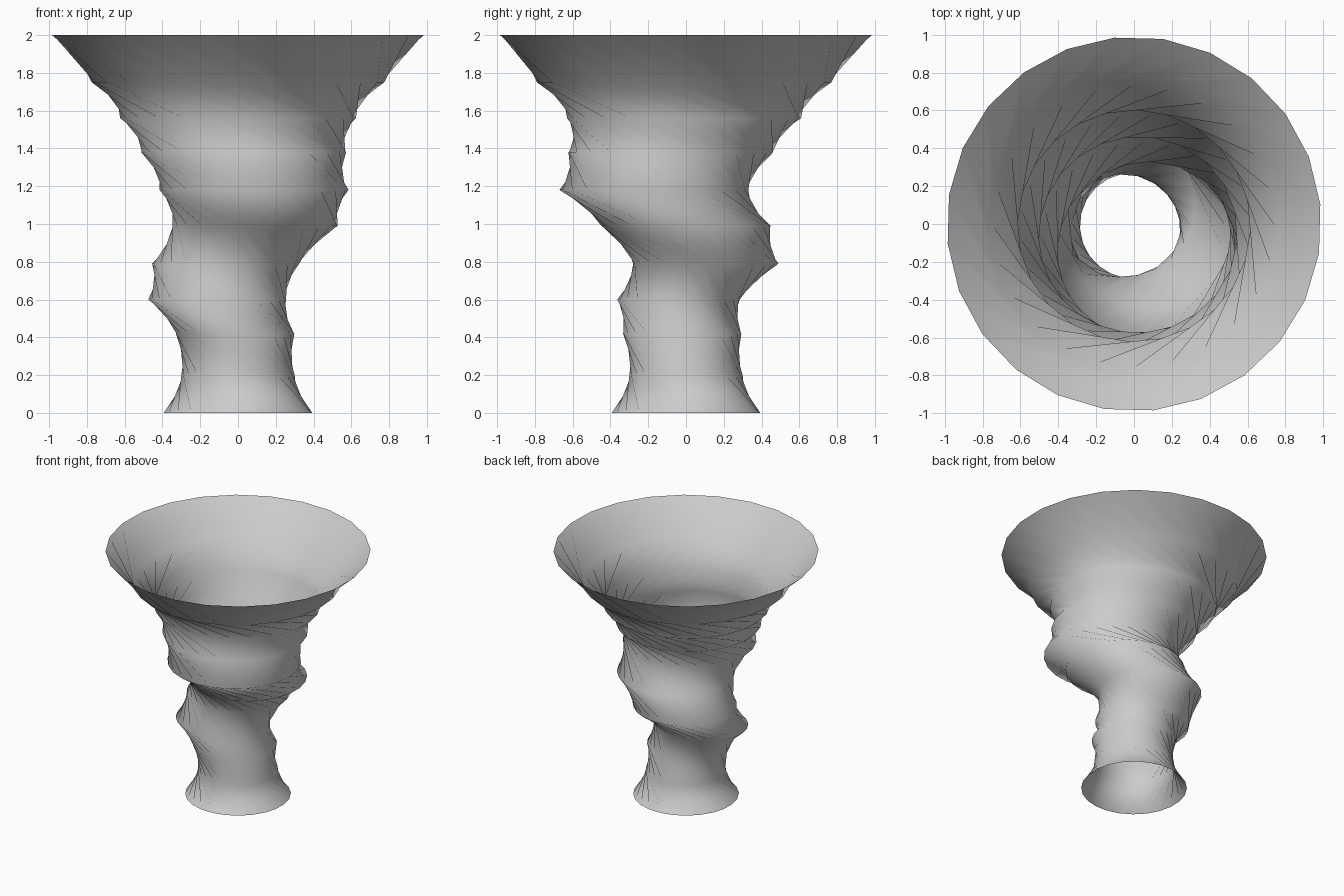
import bpy, bmesh
from math import cos, sin, radians

if "Cube" in bpy.data.objects:
    bpy.data.objects.remove(bpy.data.objects["Cube"])

SIDES = 24
TWIST = 36          # degrees of twist between neighbouring rings

# Rings from top to bottom: height, centre x, centre y, radius x, radius y
RINGS = [
    (2.00, 0.00, 0.00, 0.99, 0.99),
    (1.75, 0.00, -0.01, 0.775, 0.78),
    (1.56, 0.00, -0.01, 0.625, 0.62),
    (1.38, 0.03, -0.08, 0.545, 0.545),
    (1.18, 0.085, -0.17, 0.50, 0.50),
    (0.99, 0.09, 0.00, 0.44, 0.45),
    (0.79, -0.065, 0.105, 0.39, 0.385),
    (0.60, -0.11, -0.04, 0.365, 0.325),
    (0.42, -0.015, -0.02, 0.315, 0.315),
    (0.20, 0.00, 0.00, 0.30, 0.30),
    (0.00, 0.00, 0.00, 0.395, 0.395),
]

bm = bmesh.new()


def ring(index, z, cx, cy, rx, ry):
    verts = []
    for i in range(SIDES):
        a = radians(6 + i * 360 / SIDES + index * TWIST)
        verts.append(bm.verts.new((cx + rx * cos(a), cy + ry * sin(a), z)))
    return verts


loops = [ring(k, *r) for k, r in enumerate(RINGS)]

# Twisted open wall, joined ring to ring with triangles
for k, (top, low) in enumerate(zip(loops, loops[1:])):
    for i in range(SIDES):
        j = (i + 1) % SIDES
        if k == 0:   # flared lip stays full
            bm.faces.new((top[i], low[i], top[j]))
            bm.faces.new((top[j], low[i], low[j]))
        else:        # body pinches between rings
            bm.faces.new((top[i], low[j], top[j]))
            bm.faces.new((top[i], low[i], low[j]))

for f in bm.faces:
    f.smooth = True
mesh = bpy.data.meshes.new("twisted_vase")
bm.to_mesh(mesh)
bm.free()
vase = bpy.data.objects.new("twisted_vase", mesh)
bpy.context.collection.objects.link(vase)
